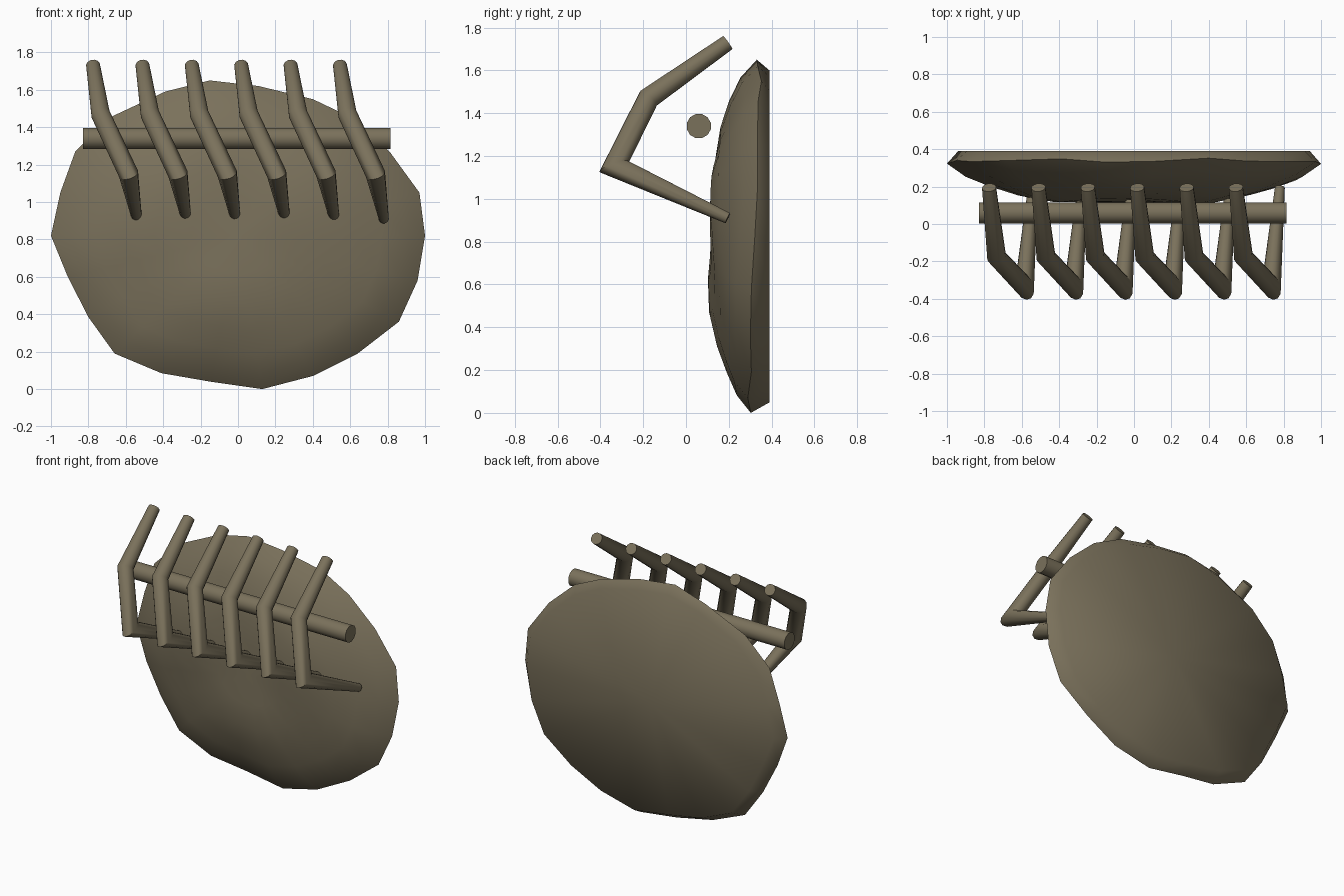
import bpy
import bmesh
import math
from mathutils import Vector

if "Cube" in bpy.data.objects:
    bpy.data.objects.remove(bpy.data.objects["Cube"])

clay = bpy.data.materials.new("olive_brown")
clay.use_nodes = True
CLAY = (0.195, 0.165, 0.105, 1)
clay.diffuse_color = CLAY
clay.node_tree.nodes["Principled BSDF"].inputs["Base Color"].default_value = CLAY


def finish(bm, name, angle):
    """Turn a bmesh into a smooth shaded object."""
    bmesh.ops.recalc_face_normals(bm, faces=bm.faces)
    mesh = bpy.data.meshes.new(name)
    bm.to_mesh(mesh)
    bm.free()
    mesh.materials.append(clay)
    obj = bpy.data.objects.new(name, mesh)
    bpy.context.collection.objects.link(obj)
    bpy.ops.object.select_all(action="DESELECT")
    obj.select_set(True)
    bpy.context.view_layer.objects.active = obj
    bpy.ops.object.shade_smooth_by_angle(angle=math.radians(angle))
    return obj


def bridge(bm, rings):
    """Join consecutive closed rings of vertices with quads."""
    for a, b in zip(rings, rings[1:]):
        for i in range(len(a)):
            j = (i + 1) % len(a)
            bm.faces.new((a[i], a[j], b[j], b[i]))


def tube(name, points, radii, sides=12):
    """Tapered tube with mitred corners along a path."""
    bm = bmesh.new()
    pts = [Vector(p) for p in points]
    dirs = [(b - a).normalized() for a, b in zip(pts, pts[1:])]
    side = dirs[0].orthogonal().normalized()
    other = dirs[0].cross(side)
    steps = [2 * math.pi * i / sides for i in range(sides)]
    spokes = [side * math.cos(t) + other * math.sin(t) for t in steps]
    rings = []
    for k, (p, r) in enumerate(zip(pts, radii)):
        d_in = dirs[max(k - 1, 0)]
        d_out = dirs[min(k, len(dirs) - 1)]
        n = (d_in + d_out).normalized()
        spokes = [s - d_in * (s.dot(n) / d_in.dot(n)) for s in spokes]
        rings.append([bm.verts.new(p + s * r) for s in spokes])
        spokes = [s - d_out * s.dot(d_out) for s in spokes]
    bridge(bm, rings)
    bm.faces.new(rings[0])
    bm.faces.new(rings[-1])
    return finish(bm, name, 40)


# Slab: irregular outline, domed lumpy front, flat back
outline = [(-1, .82), (-.95, 1.05), (-.87, 1.27), (-.69, 1.45), (-.39, 1.59),
           (-.15, 1.65), (.11, 1.62), (.40, 1.55), (.61, 1.45), (.81, 1.27),
           (.97, 1.05), (1, .82), (.96, .58), (.86, .36), (.64, .19),
           (.40, .07), (.13, 0), (-.15, .04), (-.41, .085), (-.66, .19),
           (-.80, .385), (-.91, .60)]
# Each ring: scale of the outline and depth
profile = [(.25, .115), (.45, .125), (.62, .155), (.77, .20), (.90, .25),
           (1, .32), (.94, .39)]
MID_Z = .82
bm = bmesh.new()
rings = []
for scale, depth in profile:
    ring = []
    for x, z in outline:
        px, pz = x * scale, MID_Z + (z - MID_Z) * scale
        lump = 0
        if depth < .38:
            lump = .014 * math.sin(7 * px + 2) * math.cos(6 * pz)
            lump += .025 * (pz - MID_Z) * scale
        ring.append(bm.verts.new((px, depth + lump, pz)))
    rings.append(ring)
bridge(bm, rings)
for ring, depth in ((rings[0], .12), (rings[-1], .39)):
    hub = bm.verts.new((0, depth, MID_Z))
    for i in range(len(ring)):
        bm.faces.new((ring[i], ring[(i + 1) % len(ring)], hub))
finish(bm, "slab", 65)

# Crossbar
tube("crossbar", [(-.83, .06, 1.34), (.815, .06, 1.34)], [.058, .058])

# Row of six bent fingers
for i in range(6):
    x = -.775 + i * .264
    path = [(x, .195, 1.73), (x + .04, -.175, 1.47),
            (x + .19, -.335, 1.15), (x + .235, .195, .91)]
    tube("finger_%d" % (i + 1), path, [.038, .051, .053, .027])
